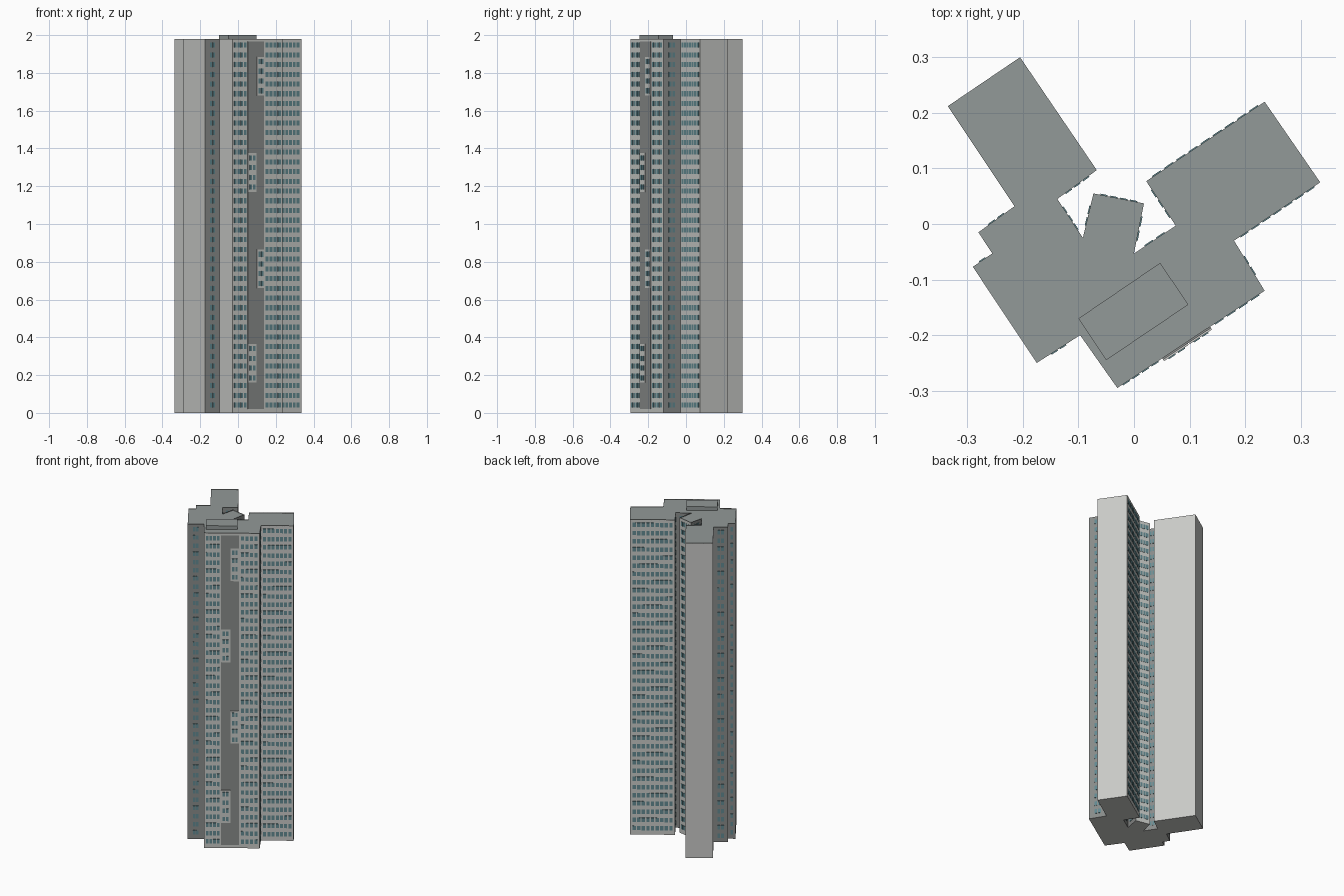
import bpy, bmesh
from mathutils import Vector

cube = bpy.data.objects.get("Cube")
if cube:
    bpy.data.objects.remove(cube, do_unlink=True)


def material(name, rgb):
    m = bpy.data.materials.new(name)
    m.use_nodes = True
    m.diffuse_color = (*rgb, 1)
    m.node_tree.nodes["Principled BSDF"].inputs["Base Color"].default_value = (*rgb, 1)
    return m


LIGHT, DARK, GLASS, ROOF = range(4)
MATS = [material("pale concrete", (0.58, 0.59, 0.57)),
        material("dark grey cladding", (0.25, 0.26, 0.255)),
        material("teal glass", (0.12, 0.25, 0.28)),
        material("roof grey", (0.29, 0.32, 0.315))]

TOP = 1.98
FLOORS = 38
PITCH = 0.0515

# Footprint corner, wall colour, number of panes and margin on the wall to the next corner
WALLS = [
    ((-0.03, -0.295), LIGHT, 0, 0),          # main front, detailed further down
    ((0.235, -0.12), DARK, 2, 0.03),
    ((0.18, -0.03), LIGHT, 7, 0.01),         # east wing, front
    ((0.335, 0.075), LIGHT, 0, 0),           # east wing, blank end
    ((0.235, 0.22), LIGHT, 9, 0.01),         # east wing, back
    ((0.022, 0.077), DARK, 3, 0.015),
    ((0.075, -0.003), DARK, 2, 0.02),
    ((0.0, -0.053), DARK, 2, 0.02),          # rear core
    ((0.018, 0.037), LIGHT, 4, 0.01),
    ((-0.073, 0.055), DARK, 2, 0.02),
    ((-0.092, -0.025), DARK, 3, 0.015),
    ((-0.138, 0.045), DARK, 3, 0.015),
    ((-0.067, 0.097), LIGHT, 0, 0),          # west wing, blank sides and end
    ((-0.205, 0.3), LIGHT, 0, 0),
    ((-0.335, 0.212), LIGHT, 0, 0),
    ((-0.215, 0.032), DARK, 2, 0.02),
    ((-0.28, -0.015), LIGHT, 0, 0),
    ((-0.255, -0.053), DARK, 1, 0.012),
    ((-0.29, -0.077), LIGHT, 0, 0),
    ((-0.175, -0.25), DARK, 2, 0.028),
    ((-0.097, -0.2), LIGHT, 0, 0),
]


def finish(bm, name):
    bmesh.ops.recalc_face_normals(bm, faces=bm.faces)
    me = bpy.data.meshes.new(name)
    bm.to_mesh(me)
    bm.free()
    for m in MATS:
        me.materials.append(m)
    ob = bpy.data.objects.new(name, me)
    bpy.context.collection.objects.link(ob)
    return ob


def prism(bm, points, z0, z1, mat):
    """Extrude a ground outline from z0 to z1; returns the top face and sides."""
    low = [bm.verts.new((x, y, z0)) for x, y in points]
    high = [bm.verts.new((x, y, z1)) for x, y in points]
    n = len(points)
    sides = [bm.faces.new((low[i], low[(i + 1) % n], high[(i + 1) % n], high[i]))
             for i in range(n)]
    base, top = bm.faces.new(low[::-1]), bm.faces.new(high)
    for f in sides + [base, top]:
        f.material_index = mat
    return top, sides


def plate(bm, wall, s0, s1, z0, z1, thick, mat):
    """Thin panel on a wall, from s0 to s1 along its length."""
    p, q = (Vector(WALLS[(wall + k) % len(WALLS)][0]) for k in (0, 1))
    d = (q - p).normalized()
    out = Vector((d.y, -d.x)) * thick
    a, b = p + d * s0, p + d * s1
    prism(bm, [a + out, b + out, b, a], z0, z1, mat)


def window_row(bm, wall, s0, s1, count, z, thick=0.002):
    step = (s1 - s0) / count
    for k in range(count):
        mid = s0 + step * (k + 0.5)
        half = min(step * 0.36, 0.011)
        plate(bm, wall, mid - half, mid + half, z, z + 0.027, thick, GLASS)


# Tower body with a narrow pale parapet around a sunken roof
bm = bmesh.new()
top, sides = prism(bm, [w[0] for w in WALLS], 0, TOP, LIGHT)
for face, wall in zip(sides, WALLS):
    face.material_index = wall[1]
bmesh.ops.inset_region(bm, faces=[top], thickness=0.004, use_even_offset=True)
top.material_index = ROOF
inner = bmesh.ops.extrude_face_region(bm, geom=[top])
bmesh.ops.translate(bm, verts=[v for v in inner["geom"] if isinstance(v, bmesh.types.BMVert)],
                    vec=(0, 0, -0.004))
bmesh.ops.delete(bm, geom=[top], context="FACES_ONLY")
finish(bm, "tower_body")

# Plant room on the roof
bm = bmesh.new()
prism(bm, [(-0.05, -0.245), (0.098, -0.145), (0.047, -0.07), (-0.1, -0.17)],
      TOP - 0.01, 2.0, ROOF)
finish(bm, "roof_plant_room")

# Dark central strip on the main front, with alternating window bays
bm = bmesh.new()
LEFT, RIGHT = 0.097, 0.2
plate(bm, 0, LEFT, RIGHT, 0.02, 1.965, 0.003, DARK)
for i, z in enumerate((0.16, 0.66, 1.17, 1.68)):
    a, b = ((0.152, RIGHT) if i % 2 else (LEFT, 0.15))
    plate(bm, 0, a, b, z, z + 0.205, 0.006, LIGHT)
    for k in range(4):
        window_row(bm, 0, a + 0.006, b - 0.006, 2, z + 0.012 + PITCH * k, 0.008)
finish(bm, "front_strip")

# Window panes, floor by floor
for i, (_, _, count, margin) in enumerate(WALLS):
    length = (Vector(WALLS[(i + 1) % len(WALLS)][0]) - Vector(WALLS[i][0])).length
    spans = [(margin, length - margin, count)] if count else []
    if i == 0:
        spans = [(0.008, LEFT - 0.006, 4), (RIGHT + 0.006, length - 0.008, 4)]
    if not spans:
        continue
    bm = bmesh.new()
    for floor in range(FLOORS):
        for s0, s1, n in spans:
            window_row(bm, i, s0, s1, n, 0.028 + PITCH * floor)
    finish(bm, "windows_wall_%d" % (i + 1))
